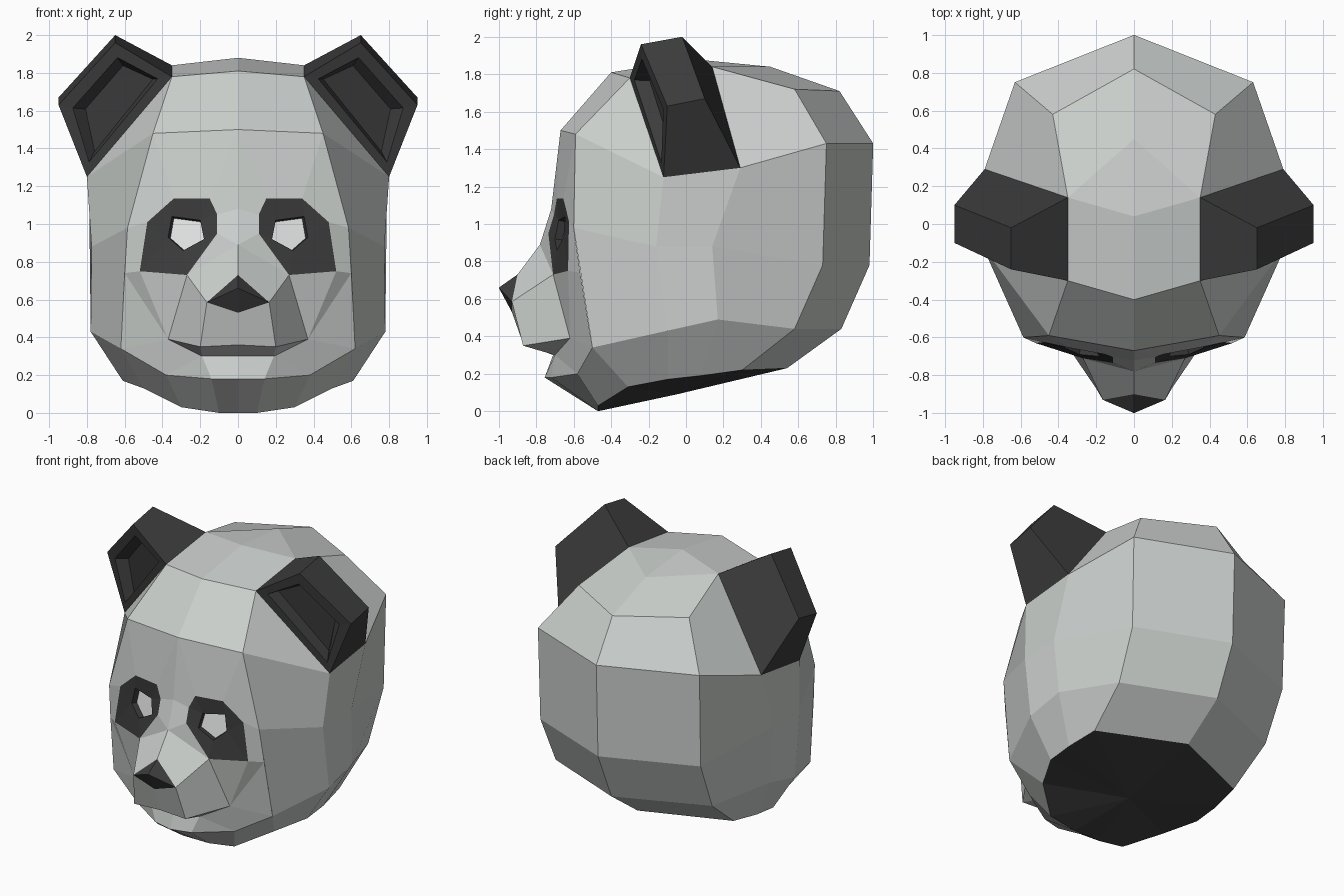
import bpy, bmesh
from mathutils import Vector

if "Cube" in bpy.data.objects:
    bpy.data.objects.remove(bpy.data.objects["Cube"])


def material(name, rgb):
    m = bpy.data.materials.new(name)
    m.diffuse_color = (*rgb, 1)
    m.use_nodes = True
    m.node_tree.nodes["Principled BSDF"].inputs["Base Color"].default_value = m.diffuse_color
    return m


WHITE = material("light fur", (0.60, 0.63, 0.61))
BLACK = material("dark fur", (0.045, 0.045, 0.045))
EYE = material("eye white", (0.82, 0.84, 0.83))


def loft(*rows):
    """Quads between neighbouring rows of points."""
    return [(a[i], a[i + 1], b[i + 1], b[i])
            for a, b in zip(rows, rows[1:]) for i in range(len(a) - 1)]


def skin(name, polys, mats, centre, finish=None):
    """Half model from polygons, facing away from centre, mirrored over x = 0."""
    bm = bmesh.new()
    verts = {}
    for poly in polys:
        loop = []
        for p in poly:
            if p not in verts:
                verts[p] = bm.verts.new(p)
            if verts[p] not in loop:
                loop.append(verts[p])
        if len(loop) > 2:
            bm.faces.new(loop)
    bm.normal_update()
    for f in bm.faces:
        if f.normal.dot(f.calc_center_median() - Vector(centre)) < 0:
            f.normal_flip()
    bm.normal_update()
    if finish:
        finish(bm)
    me = bpy.data.meshes.new(name)
    bm.to_mesh(me)
    bm.free()
    for m in mats:
        me.materials.append(m)
    ob = bpy.data.objects.new(name, me)
    bpy.context.collection.objects.link(ob)
    mod = ob.modifiers.new("mirror", 'MIRROR')
    mod.use_clip = True
    mod.merge_threshold = 0.0005
    return ob


MID = (0, 0, 0.9)

# Head rings, from the middle of the back round the side to the face
upper = [(0, 1, 1.43), (.63, .75, 1.43), (.79, .29, 1.30), (.80, -.12, 1.25), (.45, -.59, 1.48)]
middle = [(0, .98, .78), (.625, .73, .78), (.785, .14, .88), (.775, -.16, .88), (.585, -.60, .98)]
lower = [(0, .83, .44), (.61, .58, .44), (.77, .17, .49), (.78, -.10, .43), (.62, -.50, .34),
         (.38, -.58, .20), (.14, -.72, .18), (0, -.755, .18)]
base = [(0, .54, .23), (.58, .30, .22), (.61, .08, .19), (.61, -.10, .17), (.50, -.31, .13),
        (.30, -.47, .03), (.10, -.47, 0), (0, -.47, 0)]
shell = loft(upper, middle, lower[:5]) + loft(lower, base)

# Crown: strip over the top from back to forehead
ear_in_back, ear_in_front = (.35, .14, 1.84), (.35, -.30, 1.78)
brow, brow_side = (0, -.67, 1.50), upper[4]
crown_back = (.43, .58, 1.72)
shell += loft(upper[:2], [(0, .82, 1.71), crown_back], [(0, .45, 1.84), ear_in_back],
              [(0, .04, 1.88), ear_in_back], [(0, -.40, 1.81), ear_in_front], [brow, brow_side])
shell += [(upper[1], crown_back, ear_in_back, upper[2]), (ear_in_front, brow_side, upper[3])]

# Eye patch outline and eye opening
patch = [(.34, -.655, 1.135), (.15, -.69, 1.135), (.11, -.705, 1.05), (.11, -.735, .95),
         (.27, -.71, .73), (.52, -.63, .75), (.48, -.625, 1.01)]
eye = [(.35, -.645, 1.04), (.20, -.68, 1.02), (.18, -.70, .92), (.29, -.69, .86), (.37, -.655, .93)]
p0, p1, p2, p3, p4, p5, p6 = patch

# Face around the patches
temple, cheek, jaw = middle[4], (.60, -.565, .74), lower[4]
mid_brow, bridge = (0, -.72, 1.08), (0, -.78, .89)
nose_top, nose_tip = (0, -.90, .73), (0, -1, .66)
nose_side, nose_under = (.165, -.93, .585), (0, -.93, .53)
mouth = (.37, -.62, .39)
face = [(brow, brow_side, p0, p1), (brow, p1, p2, mid_brow), (mid_brow, p2, p3, bridge),
        (brow_side, temple, p6, p0), (temple, cheek, p5, p6), (p4, p5, mouth),
        (p5, cheek, mouth), (cheek, jaw, mouth), (bridge, p3, p4)]

# Muzzle and chin
lip, lip_mid = (.20, -.87, .35), (0, -.87, .36)
under, under_mid = (.19, -.70, .30), (0, -.71, .30)
face += [(bridge, p4, nose_side, nose_top), (p4, mouth, lip, nose_side),
         (nose_side, lip, lip_mid, nose_under), (lip, mouth, under),
         (lip_mid, lip, under, under_mid), (mouth, jaw, lower[5], under),
         (under, lower[5], lower[6]), (under, lower[6], lower[7], under_mid)]
skin("head", shell + face, [WHITE], MID)

# Dark closed underside
hub = (0, -.05, .09)
skin("neck_underside", [(a, b, hub) for a, b in zip(base, base[1:])], [BLACK], MID)

# Nose
skin("nose", [(nose_top, nose_side, nose_tip), (nose_tip, nose_side, nose_under)], [BLACK], MID)


def sink_eye(bm):
    """Push the eye face back into a dark socket."""
    f = next(f for f in bm.faces if len(f.verts) == 5)
    f.material_index = 1
    rim = bmesh.ops.inset_individual(bm, faces=[f], thickness=.004, depth=-.04)
    for w in rim["faces"]:
        w.material_index = 1 if w == f else 0


# Eye patches with sunken eyes
e0, e1, e2, e3, e4 = eye
skin("eye_patches", [(p0, p1, e1, e0), (p1, p2, e1), (p2, p3, e2, e1), (p3, p4, e3, e2),
                     (p4, p5, e4, e3), (p5, p6, e4), (p6, p0, e0, e4), tuple(eye)],
     [BLACK, EYE], MID, sink_eye)


def hollow_ear(bm):
    """Step the front of the ear inwards."""
    f = min(bm.faces, key=lambda f: f.calc_center_median().y)
    bmesh.ops.inset_individual(bm, faces=[f], thickness=.08, depth=0)
    bmesh.ops.inset_individual(bm, faces=[f], thickness=.05, depth=-.07)


# Ears: front and back four-sided outlines joined by walls
front = [ear_in_front, (.65, -.24, 1.96), (.95, -.10, 1.63), upper[3]]
back = [ear_in_back, (.65, -.02, 2.0), (.95, .10, 1.67), upper[2]]
skin("ears", loft(front, back) + [tuple(front), tuple(back)], [BLACK],
     (.67, 0, 1.62), hollow_ear)
